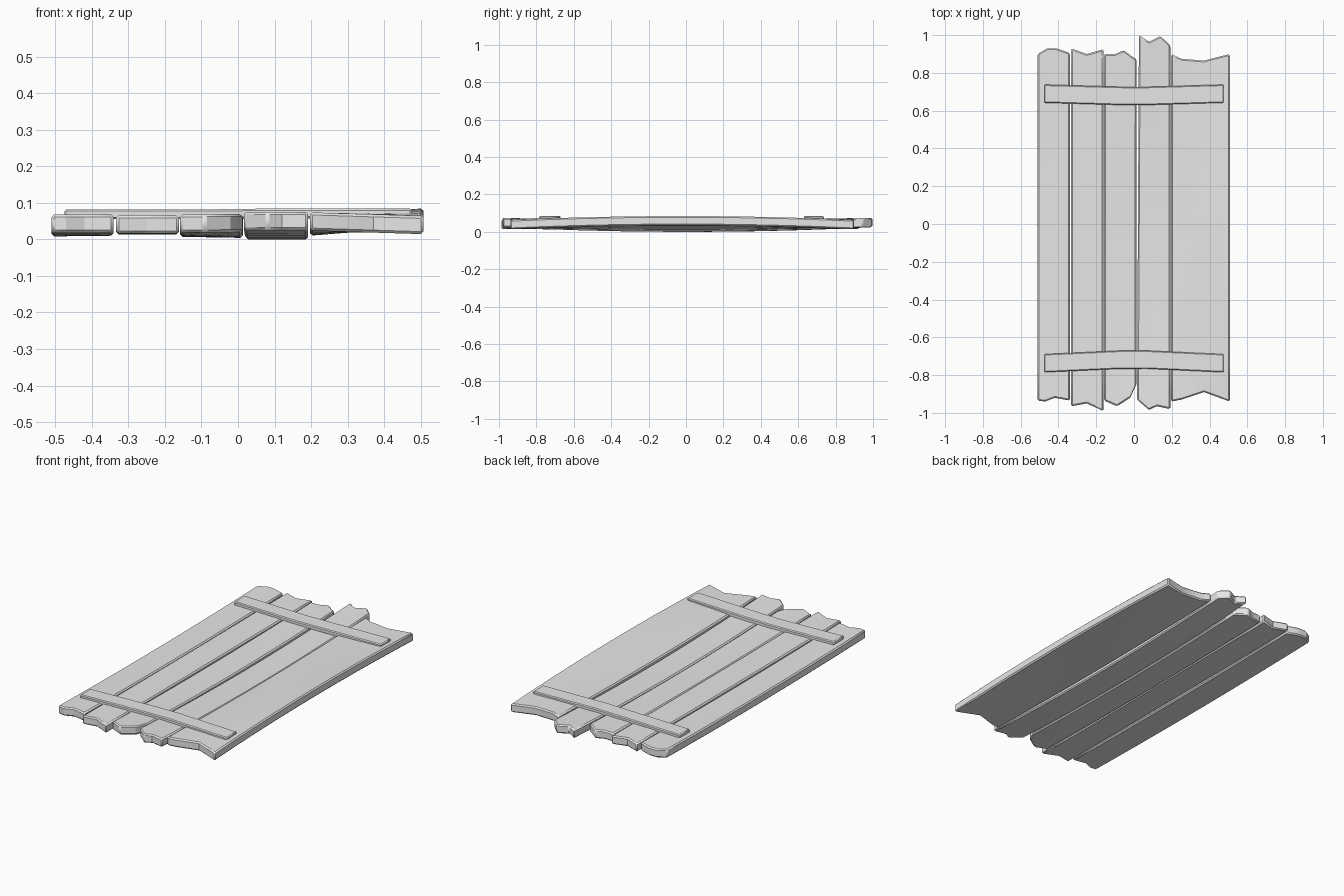
import bpy
import bmesh

cube = bpy.data.objects.get("Cube")
if cube:
    bpy.data.objects.remove(cube, do_unlink=True)

grey = bpy.data.materials.new("plain grey")
grey.use_nodes = True
COLOUR = (0.8, 0.8, 0.8, 1)
grey.diffuse_color = COLOUR
grey.node_tree.nodes["Principled BSDF"].inputs["Base Color"].default_value = COLOUR


def sample(points, x):
    """Height of a polyline at x."""
    for (xa, ya), (xb, yb) in zip(points, points[1:]):
        if x <= xb:
            return ya + (yb - ya) * max(0, x - xa) / (xb - xa)
    return points[-1][1]


def slab(name, columns, rows, place, thickness, bevel):
    """Closed board from a grid; place(i, j) gives the lower surface."""
    bm = bmesh.new()
    low, high = [], []
    for i in range(columns):
        pts = [place(i, j) for j in range(rows)]
        low.append([bm.verts.new(p) for p in pts])
        high.append([bm.verts.new((x, y, z + thickness)) for x, y, z in pts])
    for i in range(columns - 1):
        for j in range(rows - 1):
            for g in (low, high):
                bm.faces.new((g[i][j], g[i + 1][j], g[i + 1][j + 1], g[i][j + 1]))
    for i in range(columns - 1):
        for j in (0, rows - 1):
            bm.faces.new((low[i][j], low[i + 1][j], high[i + 1][j], high[i][j]))
    for j in range(rows - 1):
        for i in (0, columns - 1):
            bm.faces.new((low[i][j], low[i][j + 1], high[i][j + 1], high[i][j]))
    bmesh.ops.recalc_face_normals(bm, faces=bm.faces)
    mesh = bpy.data.meshes.new(name)
    bm.to_mesh(mesh)
    bm.free()
    mesh.materials.append(grey)
    obj = bpy.data.objects.new(name, mesh)
    bpy.context.collection.objects.link(obj)
    mod = obj.modifiers.new("worn edges", "BEVEL")
    mod.width = bevel
    mod.segments = 1
    mod.angle_limit = 0.7
    bpy.ops.object.select_all(action="DESELECT")
    obj.select_set(True)
    bpy.context.view_layer.objects.active = obj
    bpy.ops.object.shade_smooth_by_angle(angle=0.5)


def plank(name, front, back, ends, middle, thickness=0.05):
    """Board with broken ends; ends and middle are left/right underside heights."""
    fx0, fx1, bx0, bx1 = front[0][0], front[-1][0], back[0][0], back[-1][0]
    ts = sorted({round((x - fx0) / (fx1 - fx0), 3) for x, _ in front}
                | {round((x - bx0) / (bx1 - bx0), 3) for x, _ in back})
    rows = 11

    def place(i, j):
        t, s = ts[i], j / (rows - 1)
        xf, xb = fx0 + t * (fx1 - fx0), bx0 + t * (bx1 - bx0)
        yf, yb = sample(front, xf), sample(back, xb)
        bow = 1 - (2 * s - 1) ** 2
        z_end = ends[0] + t * (ends[1] - ends[0])
        z_mid = middle[0] + t * (middle[1] - middle[0])
        return xf + s * (xb - xf), yf + s * (yb - yf), z_end + bow * (z_mid - z_end)

    slab(name, len(ts), rows, place, thickness, 0.007)


# Planks, from the model's right to its left
plank("plank_outer_right",
      [(-.51, -.935), (-.47, -.94), (-.42, -.92), (-.34, -.935)],
      [(-.51, .9), (-.46, .93), (-.41, .93), (-.34, .905)], (.018, .018), (.008, .01))
plank("plank_inner_right",
      [(-.333, -.965), (-.25, -.95), (-.162, -.99)],
      [(-.333, .93), (-.25, .9), (-.162, .925)], (.016, .016), (.013, .013))
plank("plank_centre",
      [(-.158, -.935), (-.09, -.965), (-.02, -.92), (.012, -.85)],
      [(-.158, .9), (-.1, .9), (-.055, .92), (.014, .87)], (.018, .02), (.007, .004))
plank("plank_inner_left",
      [(.016, -.93), (.08, -.985), (.12, -.965), (.192, -.98)],
      [(.026, 1), (.08, .965), (.14, .995), (.192, .945)], (.025, .025), (0, 0))
plank("plank_outer_left",
      [(.197, -.94), (.25, -.93), (.37, -.89), (.507, -.94)],
      [(.197, .9), (.25, .875), (.37, .865), (.507, .9)], (.024, .014), (.01, .035))


# Cross battens, slightly kinked at the centre
def batten(name, edge, kink):
    xs = (-.475, -.24, -.08, .07, .24, .475)

    def place(i, j):
        shift = kink * (1 - abs(xs[i]) / .475)
        return xs[i], edge + .096 * j + shift, .055 + .002 * (xs[i] > 0)

    slab(name, len(xs), 2, place, .027, .005)


batten("front_batten", -.785, .022)
batten("rear_batten", .642, -.014)
